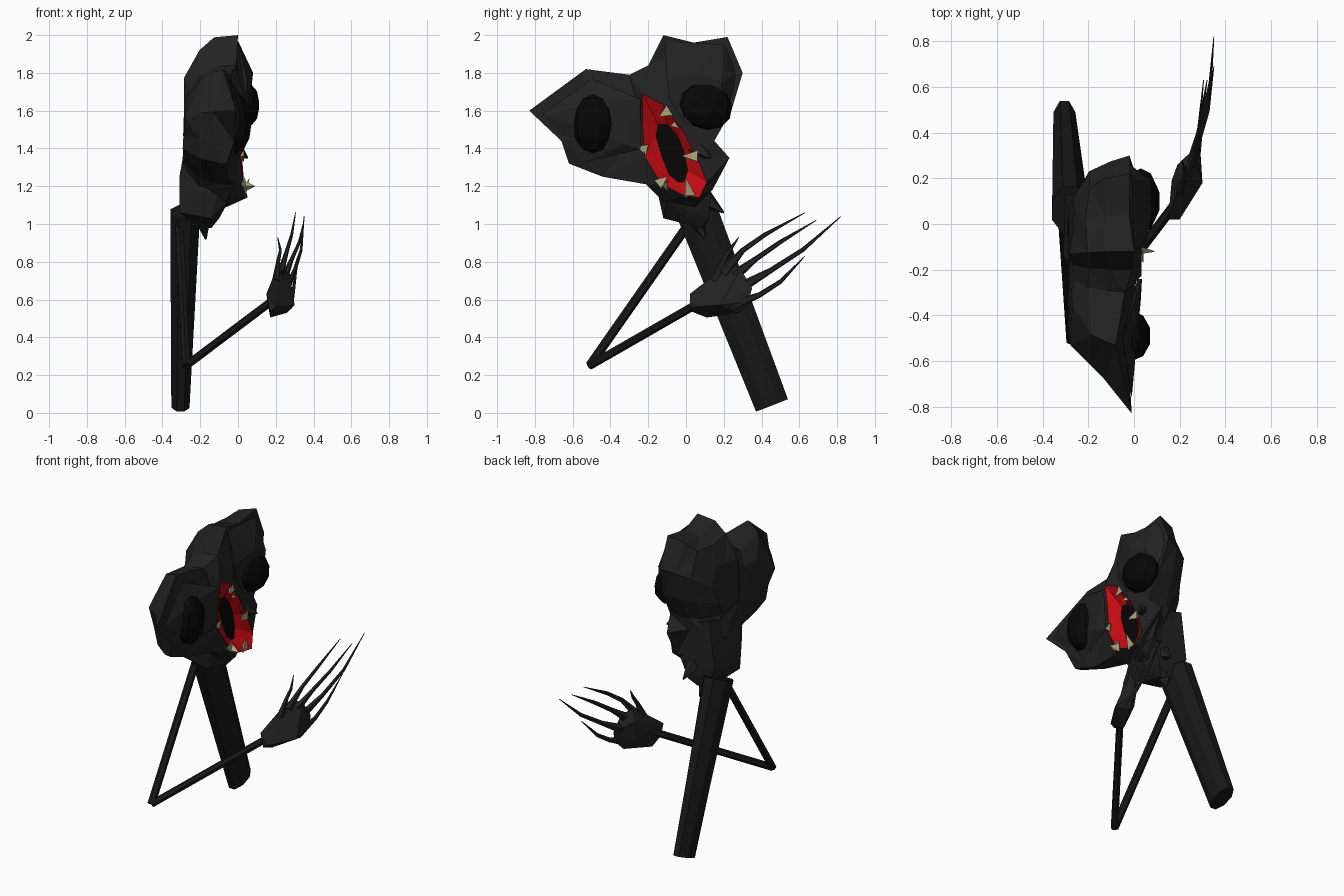
import bpy, bmesh, math, random
from mathutils import Vector, Matrix

if "Cube" in bpy.data.objects:
    bpy.data.objects.remove(bpy.data.objects["Cube"])

random.seed(4)


def material(name, rgb):
    m = bpy.data.materials.new(name)
    m.diffuse_color = (*rgb, 1)
    m.use_nodes = True
    m.node_tree.nodes["Principled BSDF"].inputs["Base Color"].default_value = m.diffuse_color
    return m


SKIN = material("charcoal", (0.016, 0.016, 0.016))
POST = material("dark_charcoal", (0.009, 0.009, 0.009))
BLACK = material("black", (0.002, 0.002, 0.002))
RED = material("red", (0.56, 0.003, 0.006))
BONE = material("bone", (0.42, 0.4, 0.22))


def finish(bm, name, mat):
    bmesh.ops.recalc_face_normals(bm, faces=bm.faces)
    bmesh.ops.triangulate(bm, faces=[f for f in bm.faces if len(f.verts) > 4])
    me = bpy.data.meshes.new(name)
    bm.to_mesh(me)
    bm.free()
    me.materials.append(mat)
    ob = bpy.data.objects.new(name, me)
    bpy.context.collection.objects.link(ob)
    return ob


def bridge(bm, a, b):
    n = len(a)
    for i in range(n):
        j = (i + 1) % n
        bm.faces.new((a[i], a[j], b[j], b[i]))


def tube(name, pts, radii, sides, mat):
    """Tapered tube along a path; each radius is (across x, across path)."""
    bm = bmesh.new()
    pts = [Vector(p) for p in pts]
    rings = []
    for i, p in enumerate(pts):
        t = (pts[min(i + 1, len(pts) - 1)] - pts[max(i - 1, 0)]).normalized()
        u = (Vector((1, 0, 0)) - t * t.x).normalized()
        v = t.cross(u)
        ru, rv = radii[i]
        ang = [2 * math.pi * (k + 0.5) / sides for k in range(sides)]
        rings.append([bm.verts.new(p + u * ru * math.cos(a) + v * rv * math.sin(a)) for a in ang])
    for a, b in zip(rings, rings[1:]):
        bridge(bm, a, b)
    bm.faces.new(rings[0])
    bm.faces.new(rings[-1])
    return finish(bm, name, mat)


def hull(name, pts, mat):
    bm = bmesh.new()
    for p in pts:
        bm.verts.new(p)
    res = bmesh.ops.convex_hull(bm, input=bm.verts)
    junk = [g for g in res["geom_interior"] if isinstance(g, bmesh.types.BMVert)]
    bmesh.ops.delete(bm, geom=junk, context='VERTS')
    return finish(bm, name, mat)


def ball(name, loc, size, tilt, mat):
    bm = bmesh.new()
    m = Matrix.Translation(loc) @ Matrix.Rotation(tilt, 4, 'X') @ Matrix.Diagonal((*size, 1))
    bmesh.ops.create_uvsphere(bm, u_segments=10, v_segments=6, radius=1, matrix=m)
    return finish(bm, name, mat)


# Head outline (y, z, x) seen from the right, and the mouth's outer and inner rims
outline = [(-.83, 1.6, -.01), (-.53, 1.82, -.08), (-.3, 1.79, -.04), (-.2, 1.84, -.01),
           (-.12, 2.0, 0), (.04, 1.96, -.02), (.22, 1.99, -.02), (.3, 1.8, -.02),
           (.24, 1.6, 0), (.15, 1.44, .01), (.23, 1.35, -.02), (.14, 1.18, -.03),
           (.05, 1.09, -.06), (-.12, 1.12, -.06), (-.21, 1.21, -.02), (-.44, 1.25, -.06),
           (-.62, 1.32, -.06), (-.66, 1.44, -.02)]
lip_outer = [(-.23, 1.69, .03), (-.12, 1.63, .03), (-.02, 1.5, .02), (.06, 1.35, .02), (.11, 1.22, .03),
             (.07, 1.14, .05), (-.01, 1.15, .04), (-.13, 1.21, .03), (-.22, 1.36, .01), (-.23, 1.52, .01)]
lip_inner = [(-.15, 1.53, -.03), (-.1, 1.53, -.03), (-.04, 1.46, -.03), (-.01, 1.38, -.03), (.01, 1.28, -.03),
             (-.01, 1.22, -.02), (-.04, 1.22, -.02), (-.09, 1.26, -.02), (-.13, 1.36, -.03), (-.16, 1.46, -.03)]

# Head shell: face filled around the mouth, stepped rings towards the back
bm = bmesh.new()
rim = [bm.verts.new((x, y, z)) for y, z, x in outline]
mouth = [bm.verts.new((x, y, z)) for y, z, x in lip_outer]
edges = [bm.edges.new((r[i - 1], r[i])) for r in (rim, mouth) for i in range(len(r))]
bmesh.ops.triangle_fill(bm, edges=edges, use_beauty=True, normal=(1, 0, 0))
prev = rim
for x, s in ((-.12, .96), (-.2, .86), (-.28, .58)):
    ring = []
    for y, z, _ in outline:
        j = s + random.uniform(-.03, .03)
        px = x + random.uniform(-.015, .02)
        py = max(-.15 + (y + .15) * j, -.81 - px)      # blunt the snout
        if z < 1.4:
            py = min(py, .13)                          # the side spike stays at the face
        ring.append(bm.verts.new((px, py, 1.5 + (z - 1.5) * j)))
    bridge(bm, prev, ring)
    prev = ring
hub = bm.verts.new((-.285, -.15, 1.5))
for i in range(len(prev)):
    bm.faces.new((prev[i - 1], prev[i], hub))
bmesh.ops.triangulate(bm, faces=bm.faces)
finish(bm, "head", SKIN)

# Mouth: red lip ring and black throat
bm = bmesh.new()
a = [bm.verts.new((x + .002, y, z)) for y, z, x in lip_outer]
b = [bm.verts.new((x, y, z)) for y, z, x in lip_inner]
bridge(bm, a, b)
bmesh.ops.triangulate(bm, faces=bm.faces)
finish(bm, "lips", RED)
bm = bmesh.new()
bm.faces.new([bm.verts.new((x, y, z)) for y, z, x in lip_inner])
finish(bm, "throat", BLACK)

# Teeth: small pyramids from base to tip
teeth = [((.02, -.09, 1.6), (.03, -.14, 1.57)), ((.0, -.04, 1.53), (.02, -.08, 1.52)),
         ((.02, .06, 1.36), (.03, -.02, 1.36)), ((.03, .02, 1.15), (.06, .0, 1.24)),
         ((.03, -.11, 1.2), (.09, -.12, 1.2)), ((.03, -.15, 1.21), (.03, -.1, 1.25)),
         ((.0, -.23, 1.39), (.02, -.2, 1.42))]
for i, (p, q) in enumerate(teeth):
    tube(f"tooth_{i + 1}", [p, q], [(.022, .034), (.002, .002)], 3, BONE)

# Faceted brows and cheeks behind the eyes
hull("rear_brow", [(0, -.11, 1.97), (.08, .06, 1.8), (.07, .19, 1.75), (.04, -.09, 1.66), (.05, 0, 1.53),
                   (.04, .2, 1.55), (-.01, .2, 1.95), (-.04, .28, 1.8), (.05, -.1, 1.76)], SKIN)
hull("front_cheek", [(.035, -.24, 1.66), (.025, -.35, 1.66), (.03, -.33, 1.42), (.015, -.24, 1.4),
                     (-.05, -.5, 1.77), (-.05, -.55, 1.32), (-.01, -.76, 1.58)], SKIN)
ball("front_eye", (-.01, -.49, 1.53), (.085, .11, .155), 0, BLACK)
ball("rear_eye", (.03, .1, 1.63), (.085, .15, .125), -.5, BLACK)

# Ragged neck with spikes
hull("neck", [(-.28, -.18, 1.42), (-.26, .13, 1.45), (-.07, .13, 1.4), (-.07, -.18, 1.3),
              (-.31, -.14, 1.25), (-.31, -.12, 1.06), (-.3, .13, 1.14), (-.05, .13, 1.16),
              (-.05, -.1, 1.12), (-.14, -.12, 1.03), (-.1, .12, 1.03), (-.14, .08, .98), (-.22, .1, .98)], SKIN)
for i, (p, q) in enumerate([((-.14, .08, 1.15), (-.12, .2, 1.06)), ((-.19, .04, 1.06), (-.17, .1, .92)),
                            ((-.03, .06, 1.4), (.05, .13, 1.35))]):
    tube(f"neck_spike_{i + 1}", [p, q], [(.06, .06), (.005, .005)], 5, SKIN)

# Leaning post
tube("post", [(-.305, .455, .04), (-.28, .06, 1.06)], [(.052, .098), (.085, .118)], 8, POST)

# Thin bent arm
elbow = (-.275, -.51, .25)
tube("upper_arm", [(-.31, .0, .98), elbow], [(.024, .024)] * 2, 6, POST)
tube("forearm", [elbow, (.19, .1, .6)], [(.022, .022)] * 2, 6, POST)

# Palm and long claw fingers
hull("palm", [(.15, .02, .63), (.17, .02, .54), (.2, .02, .56), (.17, .11, .505), (.26, .28, .53), (.3, .18, .57),
              (.29, .33, .59), (.285, .35, .66), (.27, .29, .76), (.22, .24, .79), (.19, .15, .73),
              (.165, .19, .64), (.19, .26, .72), (.2, .24, .58)], SKIN)
fingers = [((.2, .15, .7), (.215, .2, .81), (.225, .23, .86), (.21, .28, .93)),
           ((.225, .2, .74), (.26, .3, .86), (.285, .42, .945), (.305, .63, 1.06)),
           ((.25, .26, .73), (.285, .37, .815), (.325, .5, .905), (.35, .69, 1.02)),
           ((.26, .3, .67), (.3, .45, .755), (.335, .62, .865), (.35, .82, 1.04)),
           ((.27, .25, .57), (.29, .39, .625), (.3, .5, .695), (.32, .63, .83))]
for i, path in enumerate(fingers):
    tube("thumb" if i == 0 else f"finger_{i}", path,
         [(.02, .03), (.011, .015), (.008, .012), (.002, .002)], 5, SKIN)
